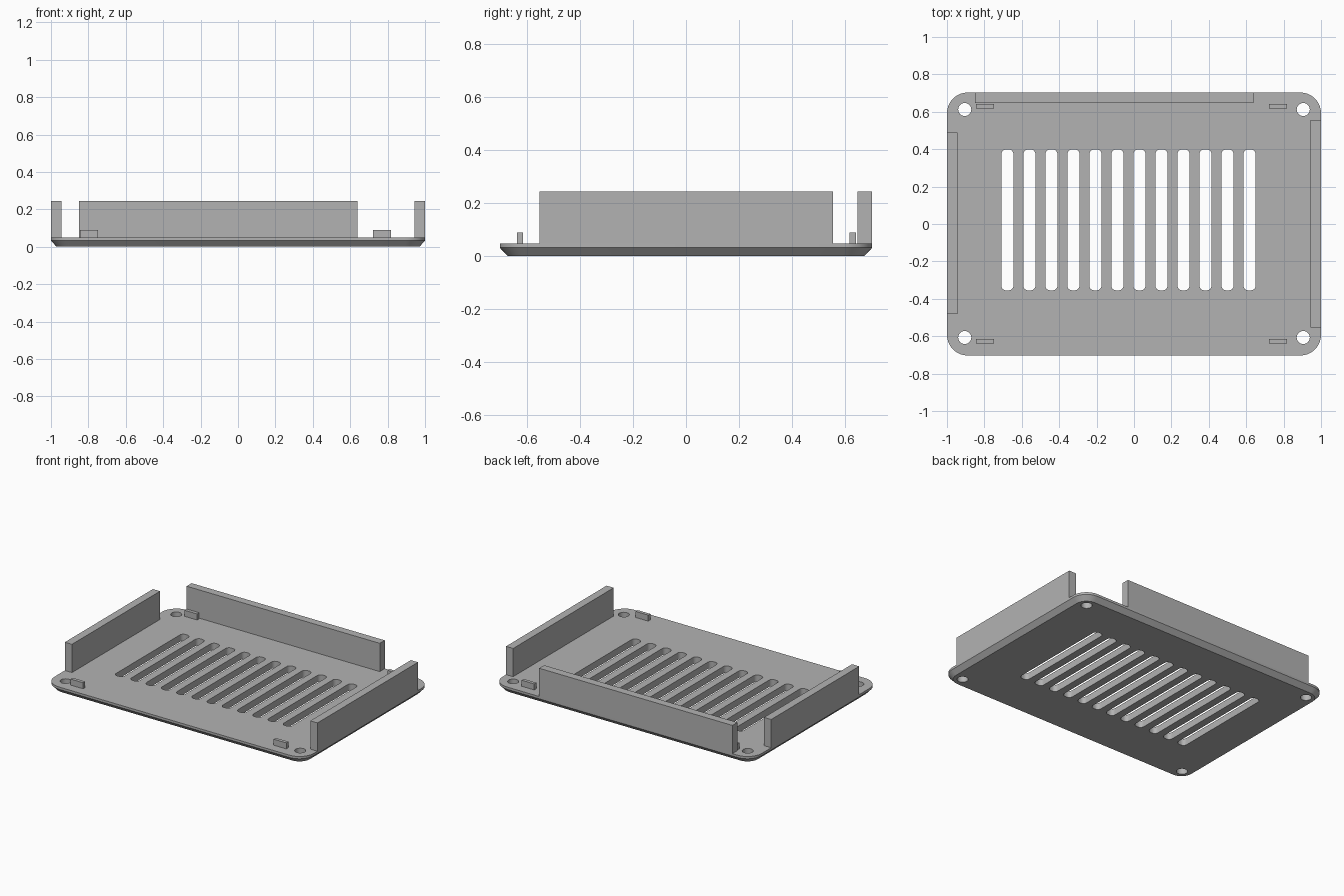
import bpy
import bmesh
from math import cos, sin, pi

if "Cube" in bpy.data.objects:
    bpy.data.objects.remove(bpy.data.objects["Cube"], do_unlink=True)

grey = bpy.data.materials.new("plain grey")
grey.use_nodes = True
COLOUR = (0.45, 0.45, 0.45, 1)
grey.diffuse_color = COLOUR
grey.node_tree.nodes["Principled BSDF"].inputs["Base Color"].default_value = COLOUR

HALF_X, HALF_Y = 1.0, 0.703
BASE, RIM, TOP, WALL_TOP, CLIP_TOP = 0, 0.032, 0.048, 0.245, 0.09


def rounded_outline(cx, cy, hx, hy, r, steps=8):
    """Counter-clockwise rounded rectangle."""
    points = []
    for k, (sx, sy) in enumerate([(1, 1), (-1, 1), (-1, -1), (1, -1)]):
        for i in range(steps + 1):
            a = (k + i / steps) * pi / 2
            points.append((cx + sx * (hx - r) + r * cos(a),
                           cy + sy * (hy - r) + r * sin(a)))
    return points


def loft(bm, sections):
    """Closed solid through (outline, z) sections."""
    rings = [[bm.verts.new((x, y, z)) for x, y in outline] for outline, z in sections]
    n = len(rings[0])
    for low, high in zip(rings, rings[1:]):
        for i in range(n):
            j = (i + 1) % n
            bm.faces.new((low[i], low[j], high[j], high[i]))
    bm.faces.new(rings[0][::-1])
    bm.faces.new(rings[-1])


def finish(bm, name):
    mesh = bpy.data.meshes.new(name)
    bm.to_mesh(mesh)
    bm.free()
    mesh.materials.append(grey)
    obj = bpy.data.objects.new(name, mesh)
    bpy.context.collection.objects.link(obj)
    return obj


def block(name, x0, x1, y0, y1, z1):
    bm = bmesh.new()
    corners = [(x0, y0), (x1, y0), (x1, y1), (x0, y1)]
    loft(bm, [(corners, TOP), (corners, z1)])
    return finish(bm, name)


# Base plate with a chamfered underside
bm = bmesh.new()
full = rounded_outline(0, 0, HALF_X, HALF_Y, 0.11)
inset = rounded_outline(0, 0, HALF_X - 0.03, HALF_Y - 0.03, 0.08)
loft(bm, [(inset, BASE), (full, RIM), (full, TOP)])
plate = finish(bm, "base_plate")

# Vent slots and corner screw holes
bm = bmesh.new()
openings = [rounded_outline(-0.677 + i * 0.1177, 0.022, 0.0325, 0.377, 0.026, 5)
            for i in range(12)]
for x in (-0.905, 0.905):
    for y in (-0.607, 0.612):
        openings.append([(x + 0.035 * cos(i * pi / 16), y + 0.035 * sin(i * pi / 16))
                         for i in range(32)])
for outline in openings:
    loft(bm, [(outline, -0.1), (outline, 0.2)])
cutter = finish(bm, "opening_cutter")
cutter.hide_render = True

cut = plate.modifiers.new("openings", "BOOLEAN")
cut.operation = "DIFFERENCE"
cut.solver = "EXACT"
cut.object = cutter
bpy.context.view_layer.objects.active = plate
plate.select_set(True)
bpy.ops.object.modifier_apply(modifier=cut.name)
bpy.data.objects.remove(cutter, do_unlink=True)
bpy.ops.object.shade_smooth_by_angle(angle=pi / 6)

# Upright walls on three sides
THICK = 0.055
block("right_wall", -HALF_X, -HALF_X + THICK, -0.48, 0.49, WALL_TOP)
block("left_wall", HALF_X - THICK, HALF_X, -0.553, 0.555, WALL_TOP)
block("back_wall", -0.85, 0.64, HALF_Y - THICK, HALF_Y, WALL_TOP)

# Small locating tabs near the corners
for side, x in (("right", -0.845), ("left", 0.722)):
    for end, y in (("front", -0.638), ("back", 0.618)):
        block(f"{end}_{side}_tab", x, x + 0.097, y, y + 0.023, CLIP_TOP)
